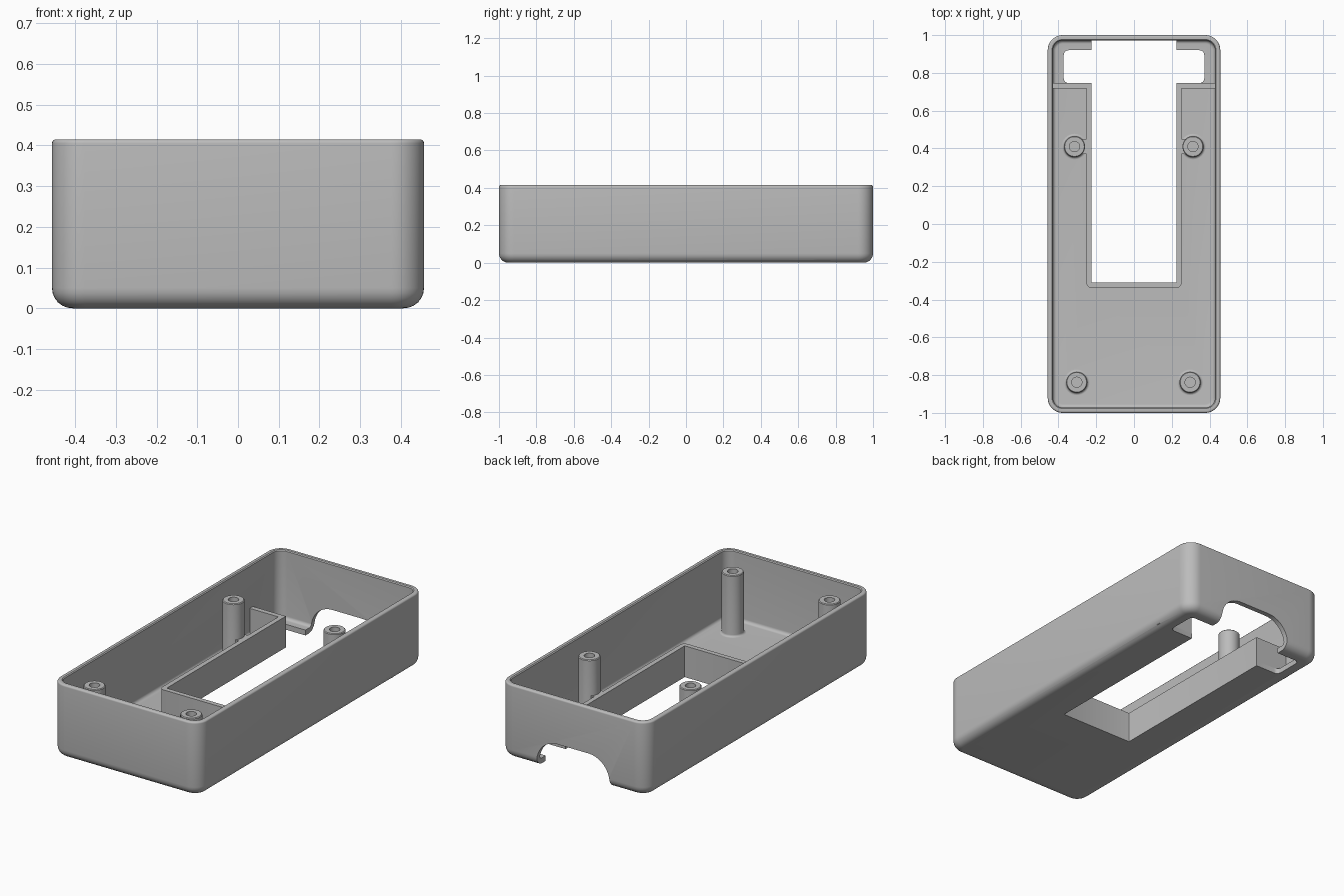
import bpy, bmesh
from math import sin, cos, pi, radians

cube = bpy.data.objects.get("Cube")
if cube:
    bpy.data.objects.remove(cube, do_unlink=True)

grey = bpy.data.materials.new("plain grey plastic")
grey.use_nodes = True
COLOUR = (0.5, 0.5, 0.5, 1)
grey.diffuse_color = COLOUR
grey.node_tree.nodes["Principled BSDF"].inputs["Base Color"].default_value = COLOUR


def make(name, rings):
    """Loft equal-length rings of points and cap both ends."""
    bm = bmesh.new()
    loops = [[bm.verts.new(p) for p in ring] for ring in rings]
    n = len(loops[0])
    for a, b in zip(loops, loops[1:]):
        for i in range(n):
            j = (i + 1) % n
            bm.faces.new((a[i], a[j], b[j], b[i]))
    bm.faces.new(loops[0][::-1])
    bm.faces.new(loops[-1])
    bmesh.ops.recalc_face_normals(bm, faces=bm.faces)
    mesh = bpy.data.meshes.new(name)
    bm.to_mesh(mesh)
    bm.free()
    mesh.materials.append(grey)
    obj = bpy.data.objects.new(name, mesh)
    bpy.context.collection.objects.link(obj)
    return obj


def rounded_ring(hx, hy, r, z, cx=0, cy=0, steps=10):
    pts = []
    for k, (sx, sy) in enumerate(((1, 1), (-1, 1), (-1, -1), (1, -1))):
        for i in range(steps + 1):
            a = (k + i / steps) * pi / 2
            pts.append((cx + sx * (hx - r) + r * cos(a),
                        cy + sy * (hy - r) + r * sin(a), z))
    return pts


def block(name, x0, x1, y0, y1, z0, z1, r=0.004):
    return make(name, [rounded_ring((x1 - x0) / 2, (y1 - y0) / 2, r, z,
                                    (x0 + x1) / 2, (y0 + y1) / 2, 4) for z in (z0, z1)])


def combine(target, tool, operation):
    mod = target.modifiers.new("join", "BOOLEAN")
    mod.operation = operation
    mod.solver = "EXACT"
    mod.object = tool
    dg = bpy.context.evaluated_depsgraph_get()
    mesh = bpy.data.meshes.new_from_object(target.evaluated_get(dg))
    target.modifiers.clear()
    target.data = mesh
    bpy.data.objects.remove(tool, do_unlink=True)


def smooth(obj):
    bpy.ops.object.select_all(action="DESELECT")
    obj.select_set(True)
    bpy.context.view_layer.objects.active = obj
    bpy.ops.object.shade_smooth_by_angle(angle=radians(30))


# Open tray: outside from the bottom up, over the rim, down to the inner floor
HX, HY, HEIGHT, CORNER = 0.457, 1.0, 0.415, 0.08
WALL, FLOOR, BOTTOM, RIM, INNER = 0.028, 0.03, 0.05, 0.01, 0.018
quarter = [i / 6 * pi / 2 for i in range(7)]
profile = [(BOTTOM * (1 - sin(a)), BOTTOM * (1 - cos(a))) for a in quarter]
profile += [(RIM * (1 - cos(a)), HEIGHT - RIM * (1 - sin(a))) for a in quarter]
profile += [(WALL - 0.005, HEIGHT), (WALL, HEIGHT - 0.005)]
profile += [(WALL + INNER * (1 - cos(a)), FLOOR + INNER * (1 - sin(a))) for a in quarter]
tray = make("tray", [rounded_ring(HX - d, HY - d, CORNER - d, z) for d, z in profile])

# Raised surround of the slot, with cross walls and ribs to the rear posts
WALL_TOP = 0.175
combine(tray, block("surround", -0.252, 0.252, -0.337, 0.745, 0.012, WALL_TOP, 0.025), "UNION")
combine(tray, block("cross_wall", -0.443, 0.443, 0.717, 0.7452, 0.014, WALL_TOP), "UNION")
for s in (-1, 1):
    xs = sorted((s * 0.235, s * 0.285))
    combine(tray, block("rib", *xs, 0.37, 0.45, 0.016, WALL_TOP - 0.002), "UNION")

# Openings: long slot, wider rear bay, and arch through the back wall
combine(tray, block("slot_cut", -0.225, 0.225, -0.31, 0.965, -0.1, 0.3), "DIFFERENCE")
combine(tray, block("bay_cut", -0.372, 0.372, 0.746, 0.92, -0.1, 0.12, 0.025), "DIFFERENCE")
R, ARCH_X, ARCH_Z = 0.13, 0.096, 0.028
right = [(ARCH_X + R * cos(a), ARCH_Z + R * sin(a)) for a in [i / 12 * pi / 2 for i in range(13)]]
outline = [(0.226, -0.1)] + right + [(-x, z) for x, z in right[::-1]] + [(-0.226, -0.1)]
arch = make("arch_cut", [[(x, y, z) for x, z in outline] for y in (0.9, 1.1)])
combine(tray, arch, "DIFFERENCE")
smooth(tray)


# Screw posts with a flared foot and a blind hole
def post(name, x, y):
    top, r, hole, flare = 0.373, 0.056, 0.027, 0.012
    foot = [(r + flare * (1 - sin(a)), FLOOR + flare * (1 - cos(a))) for a in quarter]
    section = [(r + flare, FLOOR - 0.01)] + foot
    section += [(r, top - 0.004), (r - 0.004, top), (hole, top), (hole, 0.1)]
    rings = [[(x + q * cos(i * pi / 16), y + q * sin(i * pi / 16), z) for i in range(32)]
             for q, z in section]
    smooth(make(name, rings))


post("rear_right_post", -0.315, 0.41)
post("rear_left_post", 0.312, 0.41)
post("front_right_post", -0.303, -0.838)
post("front_left_post", 0.297, -0.838)
